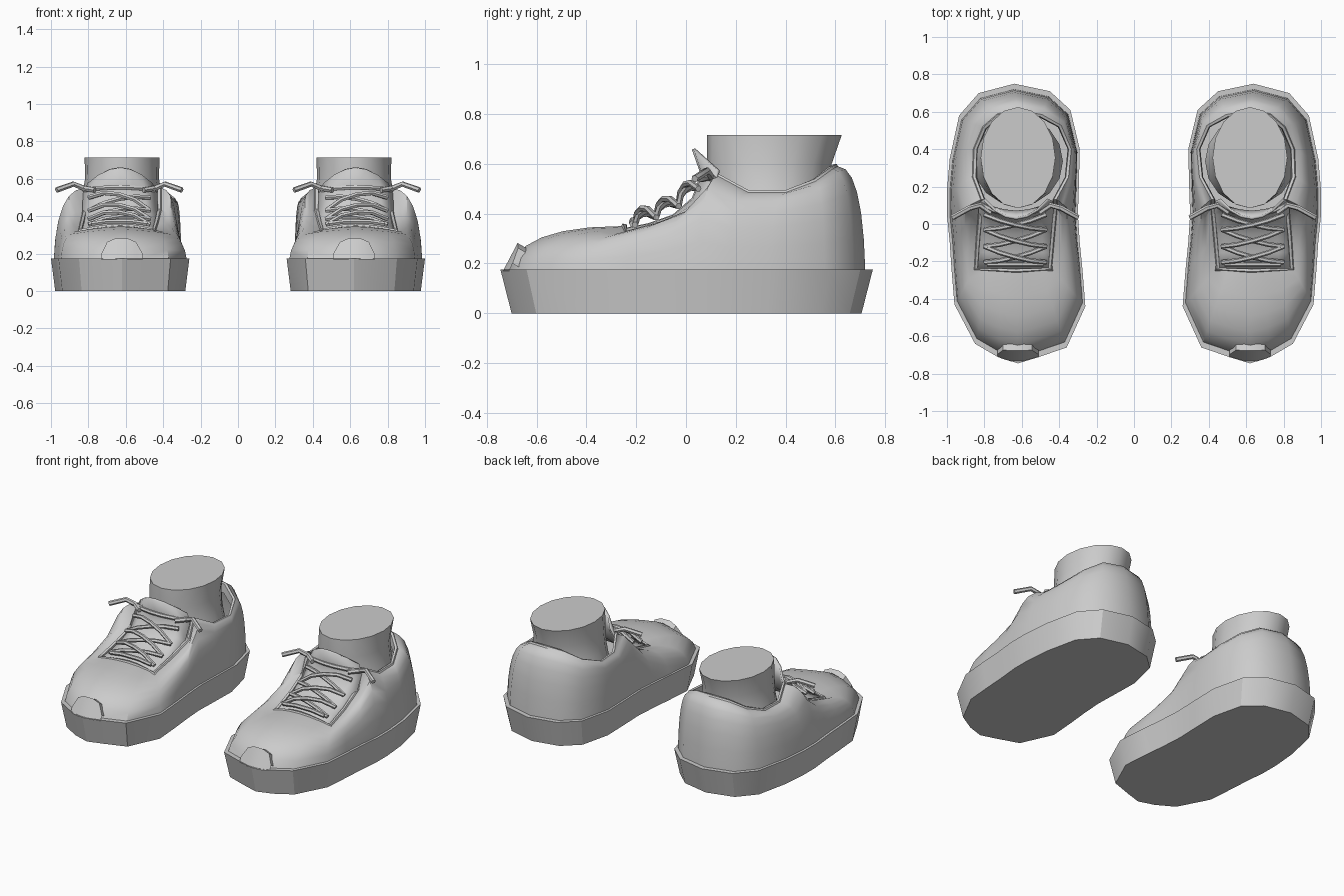
import bpy, bmesh, math
from mathutils import Vector

cube = bpy.data.objects.get("Cube")
if cube:
    bpy.data.objects.remove(cube, do_unlink=True)

grey = bpy.data.materials.new("plain grey")
grey.use_nodes = True
colour = (0.6, 0.6, 0.6, 1)
grey.diffuse_color = colour
grey.node_tree.nodes["Principled BSDF"].inputs["Base Color"].default_value = colour

MID = 0.62      # centre line of the left shoe
SOLE_TOP = 0.175


def finish(obj, angle=35):
    """Colour, mirror to the other foot and shade one part."""
    obj.data.materials.append(grey)
    mirror = obj.modifiers.new("other_foot", "MIRROR")
    mirror.use_mirror_merge = False
    bpy.ops.object.select_all(action="DESELECT")
    obj.select_set(True)
    bpy.context.view_layer.objects.active = obj
    bpy.ops.object.shade_smooth_by_angle(angle=math.radians(angle))


def loft(name, rows, closed=True, caps=(), angle=35, thickness=0):
    """Skin rows of points; caps lists the row indices to fill."""
    bm = bmesh.new()
    grid = [[bm.verts.new(p) for p in row] for row in rows]
    n = len(grid[0])
    for a, b in zip(grid, grid[1:]):
        for i in range(n if closed else n - 1):
            j = (i + 1) % n
            bm.faces.new((a[i], a[j], b[j], b[i]))
    for c in caps:
        bm.faces.new(grid[c])
    bmesh.ops.recalc_face_normals(bm, faces=bm.faces)
    mesh = bpy.data.meshes.new(name)
    bm.to_mesh(mesh)
    bm.free()
    obj = bpy.data.objects.new(name, mesh)
    bpy.context.collection.objects.link(obj)
    if thickness:
        solid = obj.modifiers.new("thickness", "SOLIDIFY")
        solid.thickness = thickness
        solid.offset = 0
    finish(obj, angle)
    return obj


def tube(name, points, radius=0.013):
    """Soft cord through the given points."""
    curve = bpy.data.curves.new(name, "CURVE")
    curve.dimensions = "3D"
    curve.bevel_depth = radius
    curve.bevel_resolution = 1
    curve.use_fill_caps = True
    spline = curve.splines.new("POLY")
    spline.points.add(len(points) - 1)
    for slot, p in zip(spline.points, points):
        slot.co = (*p, 1)
    obj = bpy.data.objects.new(name, curve)
    bpy.context.collection.objects.link(obj)
    bpy.ops.object.select_all(action="DESELECT")
    obj.select_set(True)
    bpy.context.view_layer.objects.active = obj
    bpy.ops.object.convert(target="MESH")
    finish(bpy.context.view_layer.objects.active, 50)


# Sole outline (x, y) paired with the shoe opening (x, y, z), from heel round the outer side
PLAN = [
    (.64, .75, .62, .61, .59), (.83, .7, .73, .59, .58), (.935, .58, .81, .52, .53),
    (.985, .35, .86, .4, .485), (1, .18, .865, .25, .485), (1, .05, .82, .13, .55),
    (.985, -.1, .83, .08, .43), (.975, -.25, .845, -.08, .365), (.96, -.43, .855, -.245, .32),
    (.85, -.64, .78, -.25, .335), (.73, -.71, .7, -.255, .345), (.62, -.745, .63, -.26, .35),
    (.52, -.715, .56, -.255, .345), (.36, -.66, .5, -.25, .335), (.26, -.44, .44, -.245, .32),
    (.275, -.25, .425, -.08, .365), (.29, -.1, .41, .08, .43), (.3, .05, .41, .13, .55),
    (.295, .2, .345, .25, .485), (.29, .4, .33, .4, .485), (.34, .61, .385, .53, .53),
    (.45, .71, .49, .59, .58),
]


def outline(scale, z):
    return [Vector((MID + (p[0] - MID) * scale, p[1] * scale, z)) for p in PLAN]


def inset(points, distance, rise):
    """Move the opening towards the spine of the shoe."""
    moved = []
    for p in points:
        way = Vector((MID, min(max(p.y, -.15), .4), p.z)) - p
        moved.append(p + way.normalized() * distance + Vector((0, 0, rise)))
    return moved


# Sole
loft("sole", [outline(.94, 0), outline(1, SOLE_TOP)], caps=(0, 1), angle=30)

# Upper: bulging skin from the sole to the opening, with a folded lip
base = outline(.96, SOLE_TOP - .005)
opening = [Vector(p[2:]) for p in PLAN]
rings = []
STEPS = 6
for s in range(STEPS + 1):
    t = s / STEPS
    ring = []
    for b, o in zip(base, opening):
        ctrl = b.lerp(o, .1)
        ctrl.z = o.z
        ring.append(b * (1 - t) ** 2 + ctrl * 2 * t * (1 - t) + o * t * t)
    rings.append(ring)
rings += [inset(opening, .005, .01), inset(opening, .02, .008), inset(opening, .025, -.05)]
loft("upper", rings, angle=40)

# Toe guard wrapping up from the sole
guard = [(.51, -.712, .2), (.545, -.722, .262), (.59, -.735, .282),
         (.655, -.735, .282), (.7, -.722, .262), (.73, -.71, .2)]
loft("toe_guard", [
    [(x, y, SOLE_TOP - .005) for x, y, z in guard],
    [(x, y + (z - SOLE_TOP) * .55, z) for x, y, z in guard],
    [(x, y + (z - SOLE_TOP) * .55 + .035, z - .02) for x, y, z in guard],
    [(x, y + .06, SOLE_TOP - .005) for x, y, z in guard],
], closed=False, angle=25)

# Sock, closed flat at the top
SIDES = 16
sock = []
for z, rx, ry, cy in ((.715, .2, .27, .355), (.6, .198, .25, .335),
                      (.5, .215, .24, .335), (.42, .24, .24, .335)):
    ring = []
    for i in range(SIDES):
        a = math.tau * i / SIDES
        ring.append((MID + rx * math.cos(a), cy + ry * math.sin(a), z))
    sock.append(ring)
loft("sock", sock, caps=(0, -1))

# Tongue: middle (y, z), edge (y, z) and half width of each row
tongue = []
for ym, zm, ye, ze, half in ((-.25, .335, -.25, .31, .21), (-.15, .355, -.15, .33, .21),
                             (-.05, .39, -.05, .36, .205), (.03, .46, .06, .42, .2),
                             (.065, .56, .12, .52, .195), (.03, .66, .13, .575, .17)):
    row = []
    for i in range(-3, 4):
        u = i / 3
        row.append((MID + .01 + u * half, ym + (ye - ym) * u * u, zm + (ze - zm) * u * u))
    tongue.append(row)
loft("tongue", tongue, closed=False, thickness=.014, angle=45)

# Crossed laces
LACE_X = MID + .015
eyelets = [(-.205, .355), (-.12, .385), (-.03, .43), (.05, .5)]
for k, (low, high) in enumerate(zip(eyelets, eyelets[1:])):
    for side in (-1, 1):
        lift = .04 + .012 * side
        cord = []
        for u, bow in ((-1, 0), (-.5, .8), (0, 1), (.5, .8), (1, 0)):
            f = (u + 1) / 2
            cord.append((LACE_X + side * u * .165,
                         low[0] + (high[0] - low[0]) * f - bow * .015,
                         low[1] + (high[1] - low[1]) * f + bow * lift))
        tube(f"lace_{k}_{'inner' if side < 0 else 'outer'}", cord)

# Bottom lace, top lace and loose ends
tube("bottom_lace", [(LACE_X + u * .15, -.215, .36 + .015 * (1 - u * u)) for u in (-1, -.4, .4, 1)])
tube("top_lace", [(LACE_X + u * .19, .05 + .06 * u * u, .555 - .015 * u * u)
                  for u in (-1, -.6, -.2, .2, .6, 1)])
for side, name in ((-1, "inner"), (1, "outer")):
    tube("lace_end_" + name, [(LACE_X + side * dx, y, z) for dx, y, z in (
        (.13, .06, .54), (.19, .1, .55), (.245, .085, .572), (.335, .035, .54))], .015)
